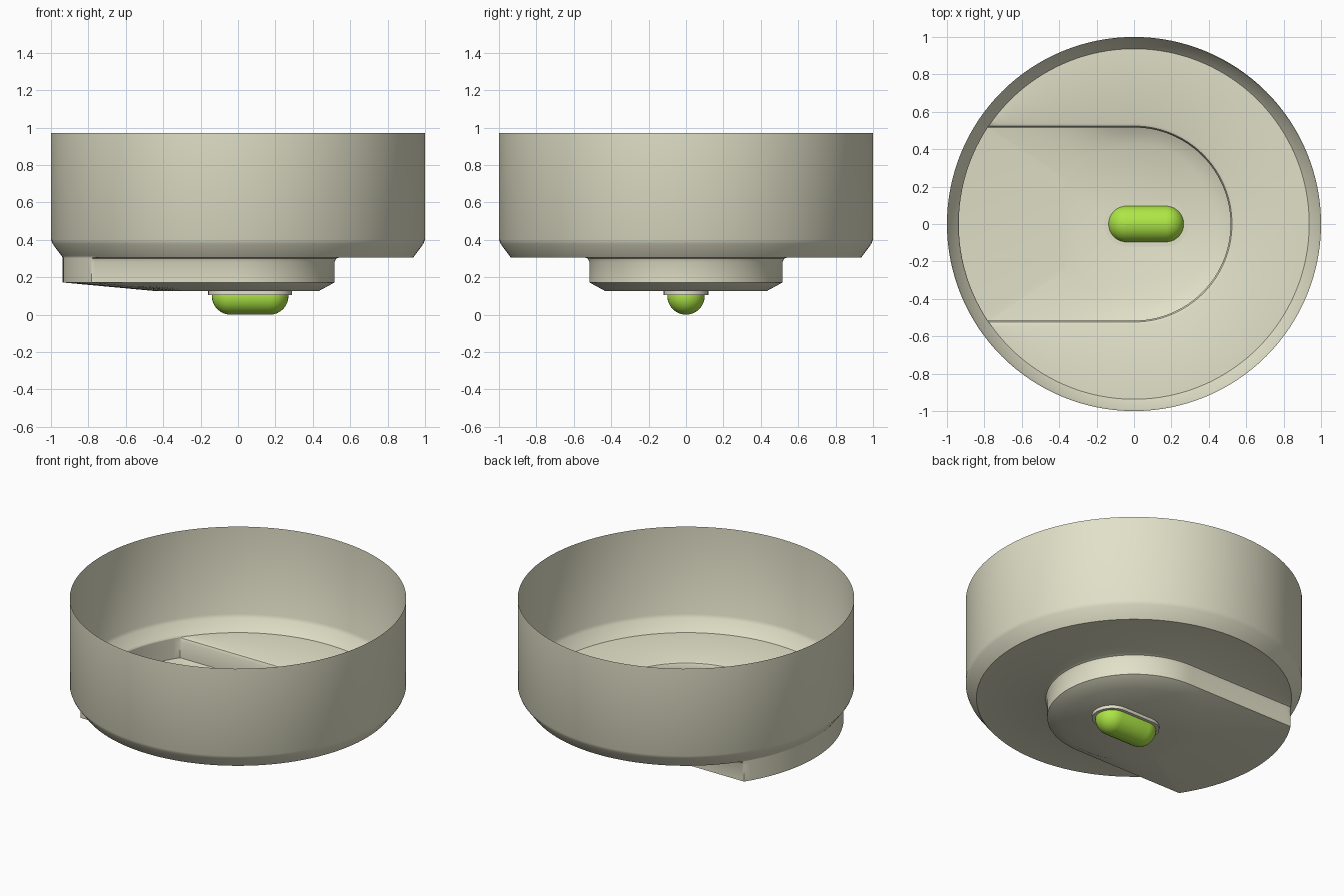
import bpy, bmesh
from math import pi, sin, cos, asin, radians

if "Cube" in bpy.data.objects:
    bpy.data.objects.remove(bpy.data.objects["Cube"])

END = 0.937  # radius of the floor edge and of the pocket's curved end


def material(name, col):
    m = bpy.data.materials.new(name)
    m.diffuse_color = (*col, 1)
    m.use_nodes = True
    m.node_tree.nodes["Principled BSDF"].inputs["Base Color"].default_value = m.diffuse_color
    return m


def loft(name, loops, mat, cap_first=False, angle=40):
    """Skin a stack of equal-length point loops, capping the last one."""
    bm = bmesh.new()
    rings = [[bm.verts.new(p) for p in lp] for lp in loops]
    n = len(rings[0])
    for a, b in zip(rings, rings[1:]):
        for i in range(n):
            j = (i + 1) % n
            bm.faces.new((a[i], b[i], b[j], a[j]))
    bm.faces.new(rings[-1][::-1])
    if cap_first:
        bm.faces.new(rings[0])
    bmesh.ops.remove_doubles(bm, verts=bm.verts, dist=1e-4)
    me = bpy.data.meshes.new(name)
    bm.to_mesh(me)
    bm.free()
    ob = bpy.data.objects.new(name, me)
    bpy.context.collection.objects.link(ob)
    me.materials.append(mat)
    bpy.ops.object.select_all(action='DESELECT')
    ob.select_set(True)
    bpy.context.view_layer.objects.active = ob
    bpy.ops.object.shade_smooth_by_angle(angle=radians(angle))
    return ob


# angles shared by all cup loops, including the pocket corners
WIDTHS = (0.54, 0.524, 0.516)
angles = {2 * pi * i / 128 for i in range(128)}
for w in WIDTHS:
    c = asin(w / END)
    angles |= {pi - c, pi + c}
angles = sorted(angles)


def circle(r, z):
    return [(r * cos(a), r * sin(a), z) for a in angles]


def pocket(w, z):
    """U outline: round on the right, straight sides, curved left end."""
    pts = []
    for a in angles:
        r = w if cos(a) > 0 else min(END, w / max(abs(sin(a)), 1e-6))
        pts.append((r * cos(a), r * sin(a), z))
    return pts


def stadium(r, z, half=0.105, cx=0.065, seg=16):
    pts = []
    for side, start in ((1, -pi / 2), (-1, pi / 2)):
        for i in range(seg + 1):
            a = start + pi * i / seg
            pts.append((cx + side * half + r * cos(a), r * sin(a), z))
    return pts


beige = material("beige", (0.76, 0.75, 0.58))
green = material("green", (0.42, 0.80, 0.06))

# thin open cup: wall, chamfer, floor, sunken pocket
loft("cup_shell", [
    circle(1, 0.972), circle(1, 0.40), circle(0.991, 0.378),
    circle(0.945, 0.316), circle(END, 0.306),
    pocket(WIDTHS[0], 0.305), pocket(WIDTHS[1], 0.299), pocket(WIDTHS[2], 0.28),
    pocket(WIDTHS[2], 0.172), circle(0.43, 0.125),
], beige)

# collar under the pocket floor
loft("button_collar", [stadium(0.12, 0.126), stadium(0.12, 0.104)], beige, True)

# capsule-shaped button
R = 0.1
loft("capsule_button",
     [stadium(max(R * sin(pi * k / 16), 0.0002), R + R * cos(pi * k / 16)) for k in range(17)],
     green, True, 60)
